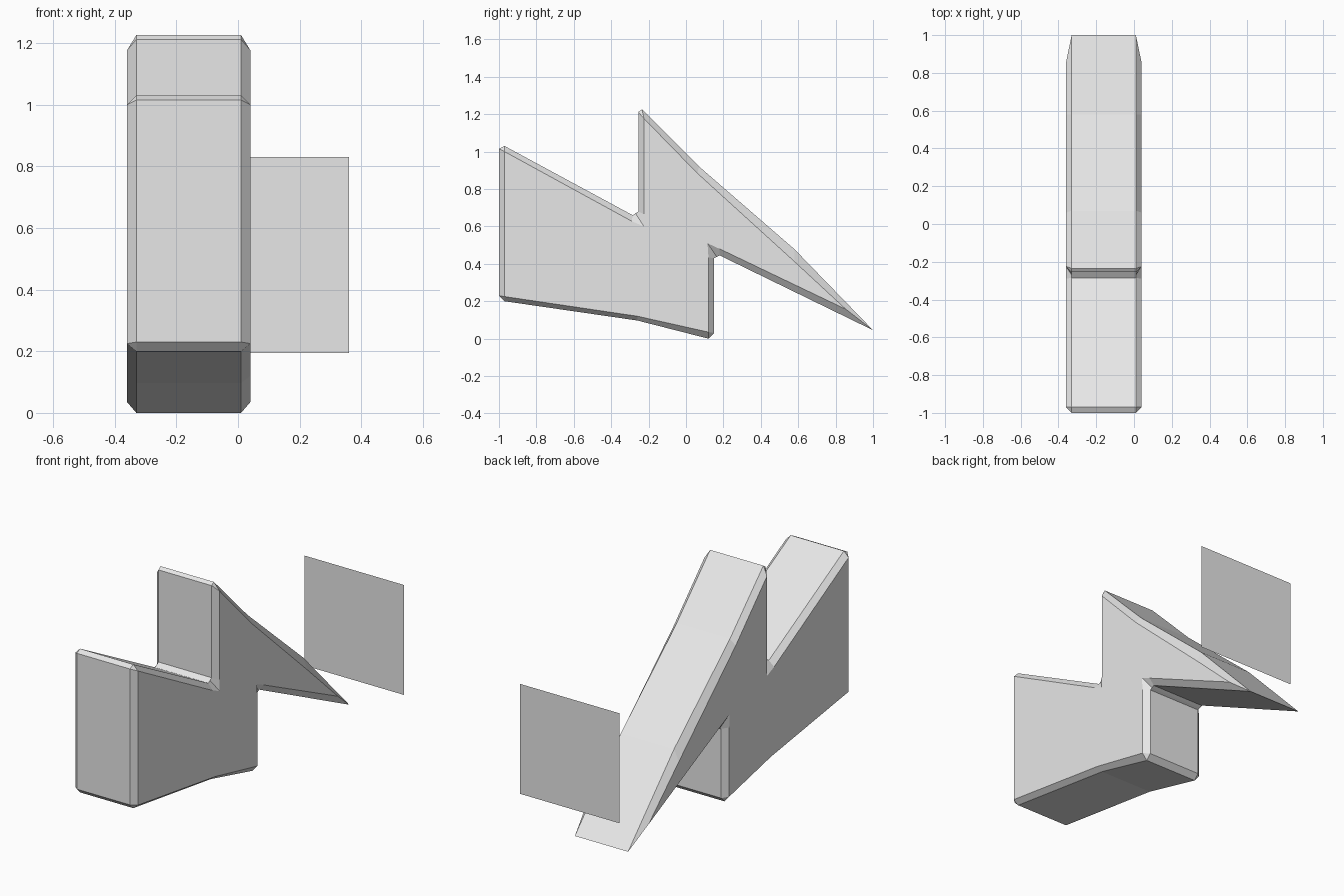
import bpy, bmesh

cube = bpy.data.objects.get("Cube")
if cube:
    bpy.data.objects.remove(cube)

grey = bpy.data.materials.new("light_grey")
grey.use_nodes = True
grey.diffuse_color = (0.8, 0.8, 0.8, 1)
grey.node_tree.nodes["Principled BSDF"].inputs["Base Color"].default_value = (0.8, 0.8, 0.8, 1)


def make_object(name, bm):
    mesh = bpy.data.meshes.new(name)
    bm.to_mesh(mesh)
    bm.free()
    mesh.materials.append(grey)
    obj = bpy.data.objects.new(name, mesh)
    bpy.context.collection.objects.link(obj)
    return obj


# Bolt outline in (y, z): each side-face corner with the rim points it bevels to
corners = [
    ((-0.97, 1.0), [(-1, 1.015), (-0.97, 1.03)]),             # front top
    ((-0.29, 0.628), [(-0.285, 0.66)]),                       # upper notch
    ((-0.225, 0.6), [(-0.27, 0.67)]),
    ((-0.225, 0.665), [(-0.255, 0.68)]),
    ((-0.225, 1.177), [(-0.255, 1.212), (-0.235, 1.226)]),    # peak
    ((0.06, 0.885), [(0.07, 0.92)]),                          # long back slope
    ((0.58, 0.412), [(0.58, 0.478)]),
    ((0.855, 0.157), [(1, 0.045)]),                           # tail tip
    ((0.18, 0.48), [(0.18, 0.445)]),                          # lower notch
    ((0.115, 0.51), [(0.165, 0.437)]),
    ((0.12, 0.435), [(0.15, 0.43)]),
    ((0.12, 0.035), [(0.15, 0.03), (0.12, 0)]),               # foot
    ((-0.26, 0.12), [(-0.26, 0.097)]),
    ((-0.97, 0.225), [(-0.97, 0.2), (-1, 0.23)]),             # front bottom
]
side = [inner for inner, rim in corners for _ in rim]
rim = [p for _, points in corners for p in points]

# Bolt body: side outline, rim, rim, side outline, lofted along x
bm = bmesh.new()
rings = []
for x, outline in ((-0.36, side), (-0.33, rim), (0.01, rim), (0.04, side)):
    rings.append([bm.verts.new((x, y, z)) for y, z in outline])
count = len(rim)
for a, b in zip(rings, rings[1:]):
    for i in range(count):
        j = (i + 1) % count
        bm.faces.new((a[i], a[j], b[j], b[i]))
for ring in (rings[0], rings[-1]):
    bm.faces.new(ring)
bmesh.ops.remove_doubles(bm, verts=bm.verts[:], dist=0.0005)
bmesh.ops.recalc_face_normals(bm, faces=bm.faces[:])
make_object("bolt_body", bm)

# Flat upright square panel behind the tail tip
bm = bmesh.new()
bm.faces.new([bm.verts.new((x, 1, z)) for x, z in
              ((-0.275, 0.195), (0.36, 0.195), (0.36, 0.83), (-0.275, 0.83))])
make_object("back_panel", bm)
